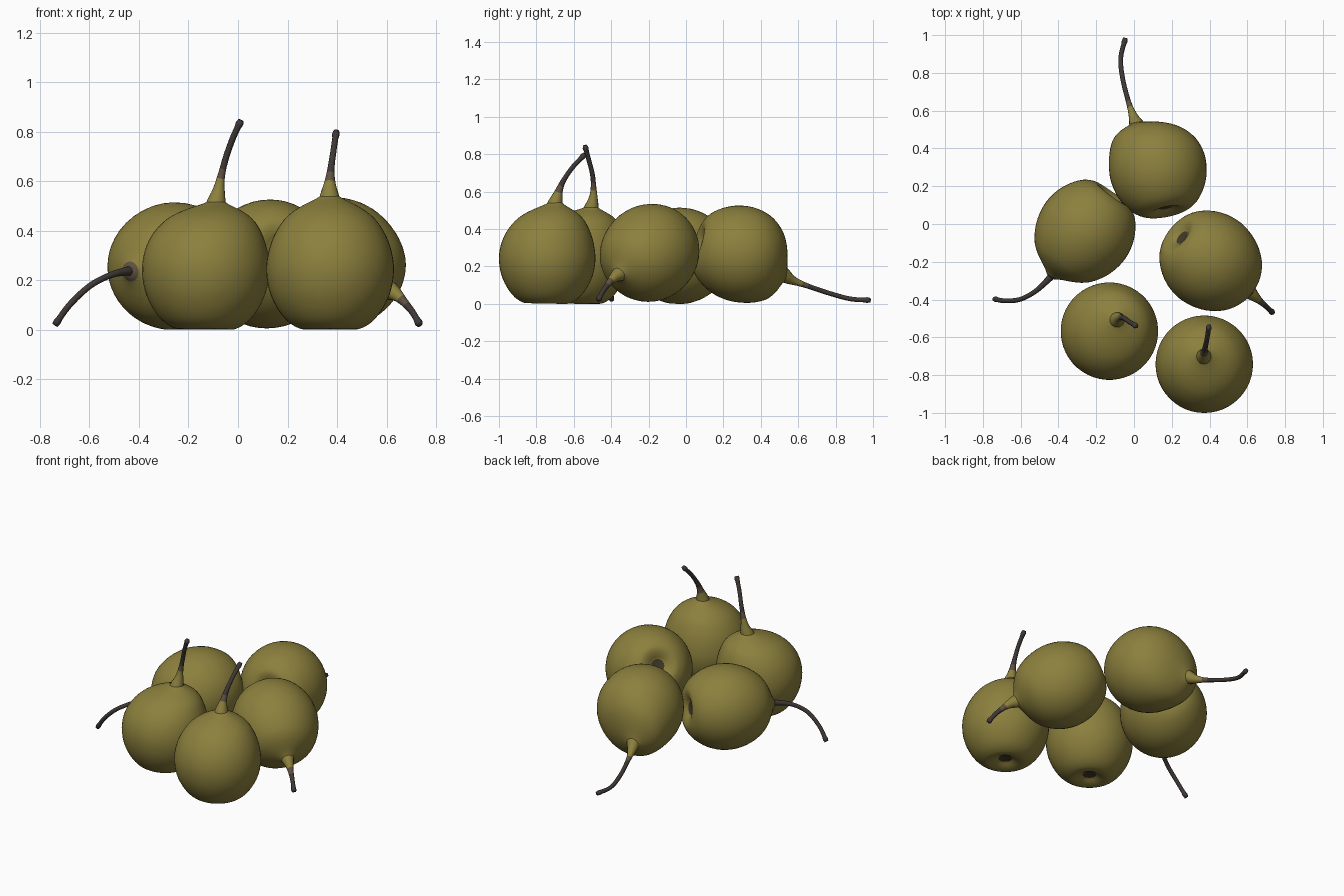
import bpy, bmesh, math
from mathutils import Vector

if "Cube" in bpy.data.objects:
    bpy.data.objects.remove(bpy.data.objects["Cube"])


def material(name, rgb):
    m = bpy.data.materials.new(name)
    m.diffuse_color = (*rgb, 1)
    m.use_nodes = True
    m.node_tree.nodes["Principled BSDF"].inputs["Base Color"].default_value = m.diffuse_color
    return m


SKIN = material("olive skin", (0.262, 0.216, 0.047))
STEM = material("dark stem", (0.050, 0.041, 0.036))
BARK = material("brown stem base", (0.115, 0.082, 0.052))
CALYX = material("dark calyx", (0.052, 0.040, 0.022))
MATS = [SKIN, STEM, BARK, CALYX]


def smooth_path(pts, steps):
    """Catmull-Rom samples through a list of vectors."""
    p = [pts[0] * 2 - pts[1]] + pts + [pts[-1] * 2 - pts[-2]]
    out = []
    for i in range(1, len(p) - 2):
        a, b, c, d = p[i - 1:i + 3]
        for s in range(steps):
            t = s / steps
            out.append(0.5 * (2 * b + (c - a) * t + (2 * a - 5 * b + 4 * c - d) * t ** 2
                              + (3 * b - a - 3 * c + d) * t ** 3))
    return out + [pts[-1]]


def skin_rings(name, rings, mat_rule):
    """Join closed rings of points into a capped, smooth surface."""
    bm = bmesh.new()
    loops = [[bm.verts.new(v) for v in r] for r in rings]
    n = len(loops[0])
    for k, (lo, hi) in enumerate(zip(loops, loops[1:])):
        for i in range(n):
            j = (i + 1) % n
            bm.faces.new((lo[i], lo[j], hi[j], hi[i])).material_index = mat_rule(k)
    bm.faces.new(loops[0][::-1]).material_index = mat_rule(0)
    bm.faces.new(loops[-1]).material_index = mat_rule(len(loops) - 2)
    bmesh.ops.recalc_face_normals(bm, faces=bm.faces)
    for f in bm.faces:
        f.smooth = True
    me = bpy.data.meshes.new(name)
    bm.to_mesh(me)
    bm.free()
    for m in MATS:
        me.materials.append(m)
    ob = bpy.data.objects.new(name, me)
    bpy.context.collection.objects.link(ob)
    return ob


# Pear half-profile: radius, height along the axis (calyx dimple to crown)
PROFILE = [(0.010, 0.030), (0.040, 0.026), (0.065, 0.012), (0.095, 0.002), (0.125, 0.005),
           (0.170, 0.032), (0.213, 0.085), (0.245, 0.155), (0.258, 0.235), (0.250, 0.310),
           (0.227, 0.378), (0.190, 0.438), (0.150, 0.476), (0.108, 0.502), (0.072, 0.520),
           (0.046, 0.534), (0.030, 0.546), (0.016, 0.552)]
MID, TOP = 0.25, 0.54


def pear_body(name, centre, axis, crown, bare_crown):
    """Turned body whose upper half leans so that it ends at the crown point."""
    centre, axis = Vector(centre), Vector(axis).normalized()
    turn = axis.to_track_quat('Z', 'Y')
    lean = Vector(crown) - (centre + axis * (TOP - MID))
    prof = smooth_path([Vector((r, z, 0)) for r, z in PROFILE], 3)
    rings = []
    for p in prof:
        shift = lean * max(0, (p.y - MID) / (TOP - MID)) ** 2.5
        ring = []
        for i in range(48):
            a = math.tau * i / 48
            v = centre + shift + turn @ Vector((p.x * math.cos(a), p.x * math.sin(a), p.y - MID))
            v.z = max(v.z, 0)
            ring.append(v)
        rings.append(ring)

    def rule(k):
        p = prof[k]
        if p.y > 0.2:
            return 2 if bare_crown and p.x < 0.046 else 0
        return 3 if p.x < 0.039 else 0

    skin_rings(name, rings, rule)


def pear_stem(name, pts, neck):
    """Tapered tube: flared green neck, brown middle, dark stalk, knobbed tip."""
    path = smooth_path([Vector(p) for p in pts], 6)
    dist = [0.0]
    for a, b in zip(path, path[1:]):
        dist.append(dist[-1] + (b - a).length)
    total = dist[-1]
    rings = []
    for i, p in enumerate(path):
        d = dist[i]
        t = (path[min(i + 1, len(path) - 1)] - path[max(i - 1, 0)]).normalized()
        turn = t.to_track_quat('Z', 'Y')
        r = 0.0125 + (0.030 if neck else 0.008) * math.exp(-(d / 0.075) ** 1.6)
        r += 0.006 * max(0, 1 - (total - d) / 0.035)
        if i == len(path) - 1:
            r *= 0.65
        rings.append([p + turn @ Vector((r * math.cos(a), r * math.sin(a), 0))
                      for a in (math.tau * k / 12 for k in range(12))])

    def rule(k):
        if dist[k] < neck:
            return 0
        return 2 if neck and dist[k] < neck + 0.035 else 1

    skin_rings(name, rings, rule)


# name: body centre, body axis, crown point, neck length, stem points past the crown
PEARS = {
    "front_right": ((0.372, -0.742, 0.25), (0, 0.02, 1), (0.37, -0.698, 0.54), 0.07,
                    [(0.37, -0.688, 0.575), (0.375, -0.662, 0.645), (0.386, -0.61, 0.725),
                     (0.397, -0.54, 0.80)]),
    "front_left": ((-0.13, -0.567, 0.25), (0.02, 0.03, 1), (-0.087, -0.505, 0.515), 0.11,
                   [(-0.08, -0.498, 0.55), (-0.07, -0.494, 0.61), (-0.05, -0.50, 0.69),
                    (-0.022, -0.52, 0.77), (0.012, -0.54, 0.845)]),
    "left": ((-0.262, -0.042, 0.255), (-0.175, -0.24, -0.03), (-0.435, -0.272, 0.235), 0,
             [(-0.455, -0.295, 0.235), (-0.52, -0.355, 0.218), (-0.6, -0.398, 0.175),
              (-0.68, -0.407, 0.10), (-0.74, -0.397, 0.018)]),
    "back": ((0.125, 0.302, 0.264), (-0.18, 0.9, -0.25), (0.012, 0.53, 0.15), 0.12,
             [(-0.002, 0.565, 0.128), (-0.03, 0.65, 0.095), (-0.06, 0.77, 0.055),
              (-0.07, 0.88, 0.026), (-0.045, 0.985, 0.019)]),
    "right": ((0.408, -0.198, 0.268), (0.2, -0.165, -0.135), (0.612, -0.36, 0.157), 0.085,
              [(0.638, -0.383, 0.142), (0.670, -0.411, 0.112), (0.705, -0.442, 0.07),
               (0.735, -0.47, 0.018)]),
}

for name, (centre, axis, crown, neck, pts) in PEARS.items():
    pear_body("pear_body_" + name, centre, axis, crown, neck == 0)
    # stem starts just inside the crown
    out = (Vector(pts[0]) - Vector(crown)).normalized()
    pear_stem("pear_stem_" + name, [Vector(crown) - out * 0.02] + pts, neck)
